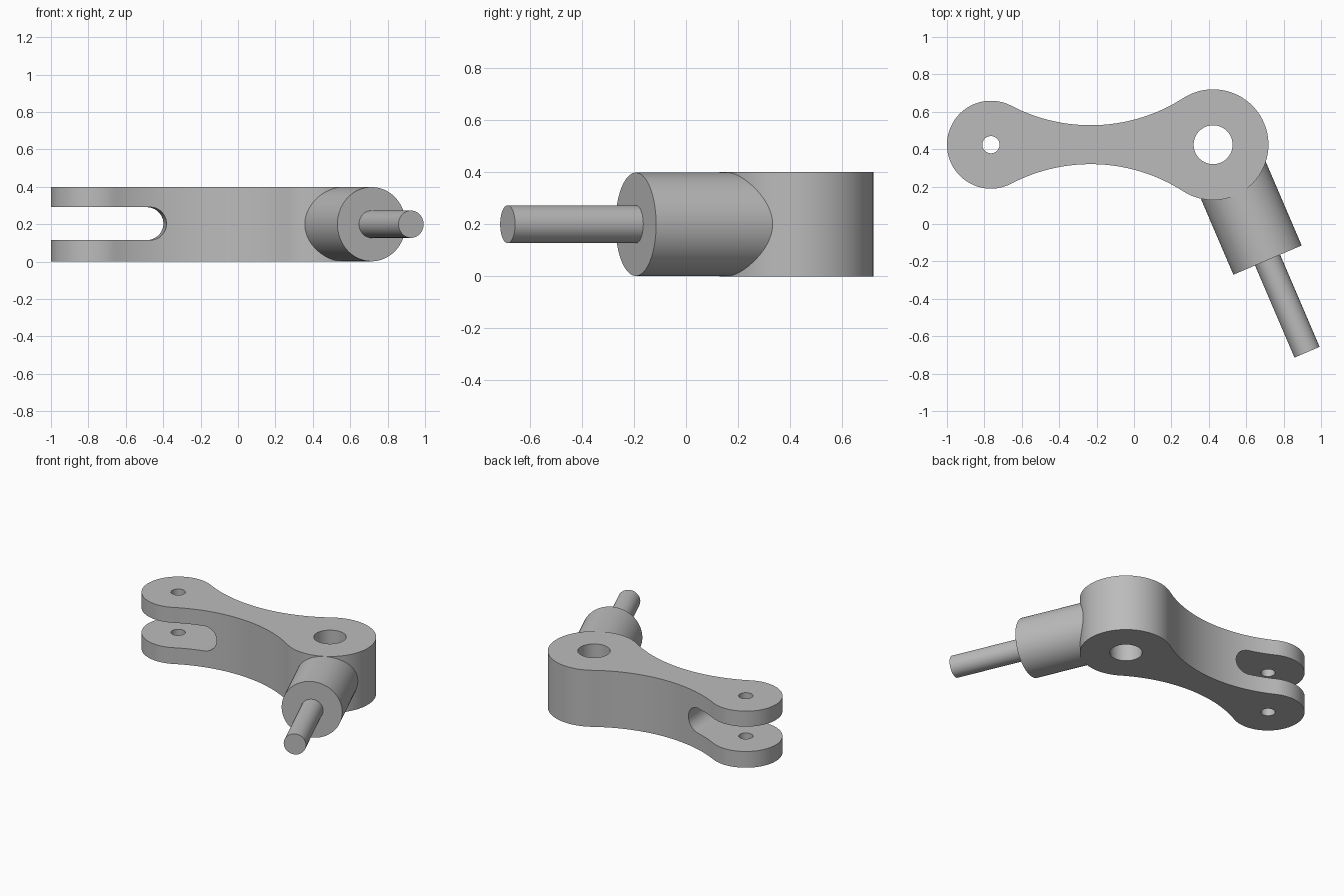
import bpy, bmesh
from math import pi, sin, cos, atan2, sqrt, radians
from mathutils import Vector

cube = bpy.data.objects.get("Cube")
if cube:
    bpy.data.objects.remove(cube, do_unlink=True)

metal = bpy.data.materials.new("grey metal")
metal.use_nodes = True
metal.diffuse_color = (0.5, 0.5, 0.5, 1)
metal.node_tree.nodes["Principled BSDF"].inputs["Base Color"].default_value = (0.5, 0.5, 0.5, 1)

HEIGHT = 0.4
PIN, PIN_R = Vector((-0.765, 0.424)), 0.235    # forked end
HUB, HUB_R = Vector((0.423, 0.424)), 0.296     # hub end
NECK = 0.104                                   # half width of the waist


def make_object(name, bm):
    bmesh.ops.recalc_face_normals(bm, faces=bm.faces)
    mesh = bpy.data.meshes.new(name)
    bm.to_mesh(mesh)
    bm.free()
    mesh.materials.append(metal)
    ob = bpy.data.objects.new(name, mesh)
    bpy.context.collection.objects.link(ob)
    return ob


def prism(name, points, vector):
    bm = bmesh.new()
    face = bm.faces.new([bm.verts.new(p) for p in points])
    top = bmesh.ops.extrude_face_region(bm, geom=[face])["geom"]
    bmesh.ops.translate(bm, vec=vector, verts=[v for v in top if isinstance(v, bmesh.types.BMVert)])
    return make_object(name, bm)


def cylinder(name, start, end, radius, sides=64):
    axis = Vector(end) - Vector(start)
    turn = axis.to_track_quat('Z', 'Y')
    ring = [Vector(start) + turn @ Vector((radius * cos(2 * pi * i / sides),
            radius * sin(2 * pi * i / sides), 0)) for i in range(sides)]
    return prism(name, ring, axis)


def arc(centre, radius, a, b, steps):
    return [Vector((centre.x + radius * cos(a + (b - a) * i / steps),
                    centre.y + radius * sin(a + (b - a) * i / steps))) for i in range(steps + 1)]


def waist_arc():
    """Solve for the arc that is tangent to both round ends and to the waist."""
    span = HUB.x - PIN.x

    def offset(r):
        u = sqrt((r + PIN_R) ** 2 - (r + NECK) ** 2)
        v = sqrt((r + HUB_R) ** 2 - (r + NECK) ** 2)
        return u, u + v - span
    low, high = 0.2, 3.0
    for _ in range(50):
        mid = (low + high) / 2
        if offset(mid)[1] > 0:
            high = mid
        else:
            low = mid
    return Vector((PIN.x + offset(mid)[0], PIN.y + NECK + mid)), mid


# Arm outline: upper half, then its mirror
centre, radius = waist_arc()
to_pin, to_hub = PIN - centre, HUB - centre
pin_angle = atan2(-to_pin.y, -to_pin.x)
hub_angle = atan2(-to_hub.y, -to_hub.x)
upper = arc(PIN, PIN_R, pi, pin_angle, 30)
upper += arc(centre, radius, pin_angle - pi, hub_angle - pi, 32)[1:-1]
upper += arc(HUB, HUB_R, hub_angle, 0, 36)
lower = [Vector((p.x, 2 * PIN.y - p.y)) for p in reversed(upper[1:-1])]
arm = prism("arm", [(p.x, p.y, 0) for p in upper + lower], (0, 0, HEIGHT))

# Cutters: two pin holes and a round-ended fork slot
cutters = [cylinder("pin_hole_cutter", (*PIN, -0.1), (*PIN, 0.5), 0.046),
           cylinder("hub_hole_cutter", (*HUB, -0.1), (*HUB, 0.5), 0.104)]
slot = [Vector((p.x, 0, p.y)) for p in arc(Vector((-0.455, 0.203)), 0.088, -pi / 2, pi / 2, 24)]
slot += [Vector((-1.2, 0, 0.291)), Vector((-1.2, 0, 0.115))]
lean = Vector((-0.07, 1, 0))
cutters.append(prism("slot_cutter", [p + Vector((0.006, 0, 0)) + lean * 0.1 for p in slot], lean * 0.65))
for cutter in cutters:
    cutter.hide_render = True
    mod = arm.modifiers.new(cutter.name, 'BOOLEAN')
    mod.object = cutter
    mod.solver = 'EXACT'
bpy.context.view_layer.update()
result = bpy.data.meshes.new_from_object(arm.evaluated_get(bpy.context.evaluated_depsgraph_get()))
arm.modifiers.clear()
arm.data = result
for cutter in cutters:
    bpy.data.objects.remove(cutter, do_unlink=True)

# Angled barrel and the thinner rod leaving it
direction = Vector((sin(radians(23.2)), -cos(radians(23.2)), 0))
barrel_end = Vector((0.714, -0.193, 0.2))
barrel = cylinder("barrel", barrel_end - direction * 0.51, barrel_end, 0.1985, 96)
rod = cylinder("rod", barrel_end - direction * 0.05, barrel_end + direction * 0.536, 0.073)

# Smooth curved walls, sharp rims
bpy.ops.object.select_all(action='DESELECT')
for ob in (arm, barrel, rod):
    ob.select_set(True)
bpy.context.view_layer.objects.active = arm
bpy.ops.object.shade_smooth_by_angle(angle=radians(30))
